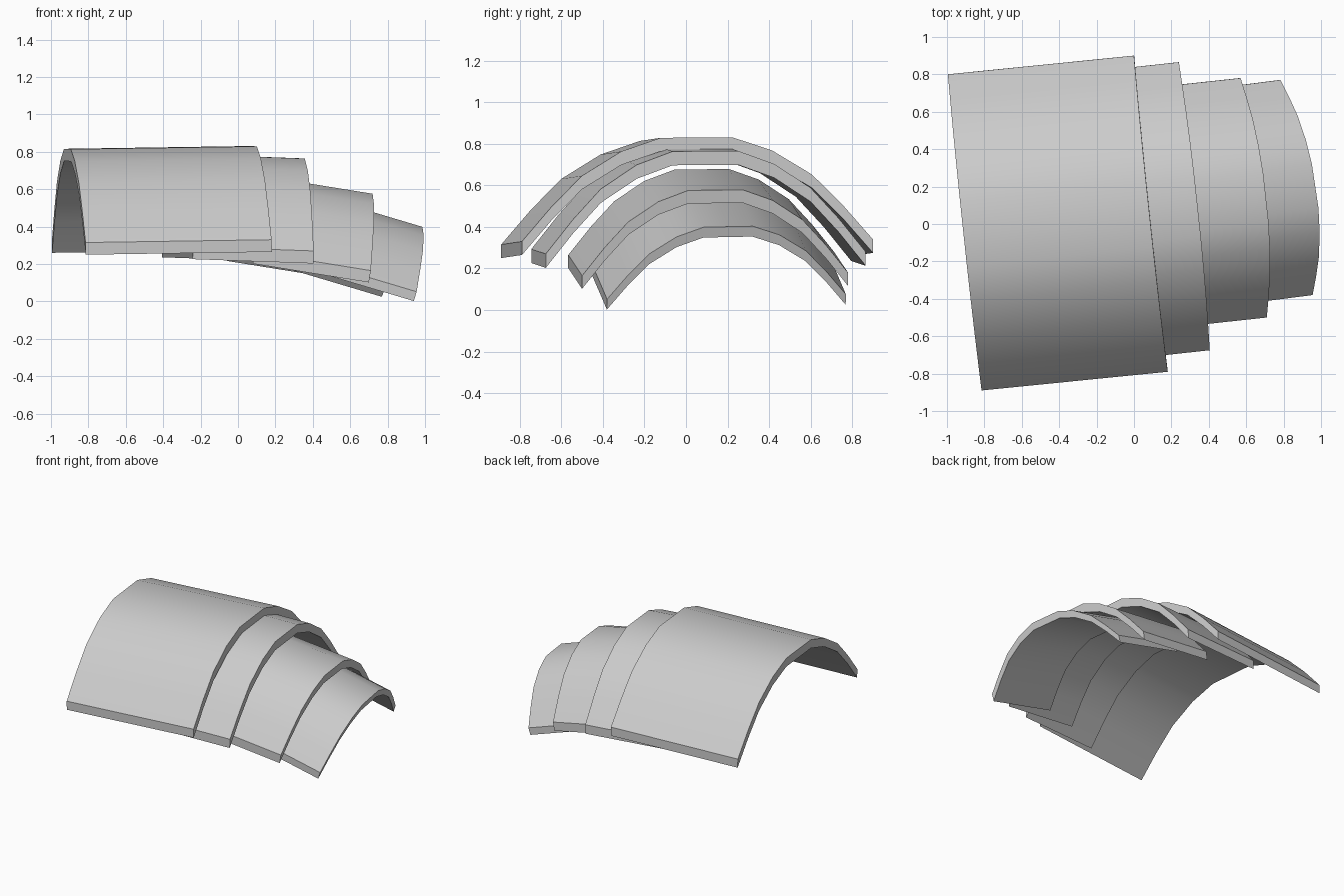
import bpy, bmesh, math
from mathutils import Vector

if "Cube" in bpy.data.objects:
    bpy.data.objects.remove(bpy.data.objects["Cube"])

# Half of the faceted arch section: (share of half width, share of height)
HALF = [(1, 0), (0.83, 0.335), (0.655, 0.635), (0.43, 0.87), (0.205, 1)]
ARCH = [(-u, v) for u, v in HALF] + [(u, v) for u, v in reversed(HALF)]


def arched_plate(name, front_tip, back_tip, front_root, rise, thick):
    """Curved plate from three rim corners, arch rise and thickness."""
    front_tip, back_tip, front_root = map(Vector, (front_tip, back_tip, front_root))
    run = front_root - front_tip
    span = (back_tip - front_tip) / 2
    up = (span.cross(run)).normalized()
    if up.z < 0:
        up.negate()
    mid = (front_tip + back_tip) / 2
    section = [mid + span * u + up * v * rise for u, v in ARCH]
    section += [p - up * thick for p in reversed(section)]

    # closed section swept straight from tip to root
    bm = bmesh.new()
    tip = [bm.verts.new(p) for p in section]
    root = [bm.verts.new(p + run) for p in section]
    n, m = len(section), len(ARCH)
    for i in range(n):
        j = (i + 1) % n
        bm.faces.new((tip[i], tip[j], root[j], root[i]))
    for ring in (tip, root):
        for i in range(m - 1):
            bm.faces.new((ring[i], ring[i + 1], ring[n - 2 - i], ring[n - 1 - i]))
    bmesh.ops.recalc_face_normals(bm, faces=bm.faces)
    mesh = bpy.data.meshes.new(name)
    bm.to_mesh(mesh)
    bm.free()
    obj = bpy.data.objects.new(name, mesh)
    bpy.context.collection.objects.link(obj)
    bpy.ops.object.select_all(action='DESELECT')
    obj.select_set(True)
    bpy.context.view_layer.objects.active = obj
    bpy.ops.object.shade_smooth_by_angle(angle=math.radians(32))


# Four overlapping plates, largest first, drooping toward the small end
arched_plate("large_plate", (0.18, -0.79, 0.33), (0.0, 0.90, 0.34), (-0.815, -0.89, 0.315), 0.495, 0.065)
arched_plate("second_plate", (0.405, -0.675, 0.27), (0.24, 0.865, 0.28), (-0.24, -0.745, 0.293), 0.49, 0.067)
arched_plate("third_plate", (0.71, -0.50, 0.165), (0.57, 0.78, 0.18), (0.09, -0.567, 0.265), 0.41, 0.064)
arched_plate("end_plate", (0.955, -0.38, 0.052), (0.783, 0.77, 0.075), (0.385, -0.453, 0.222), 0.352, 0.052)
